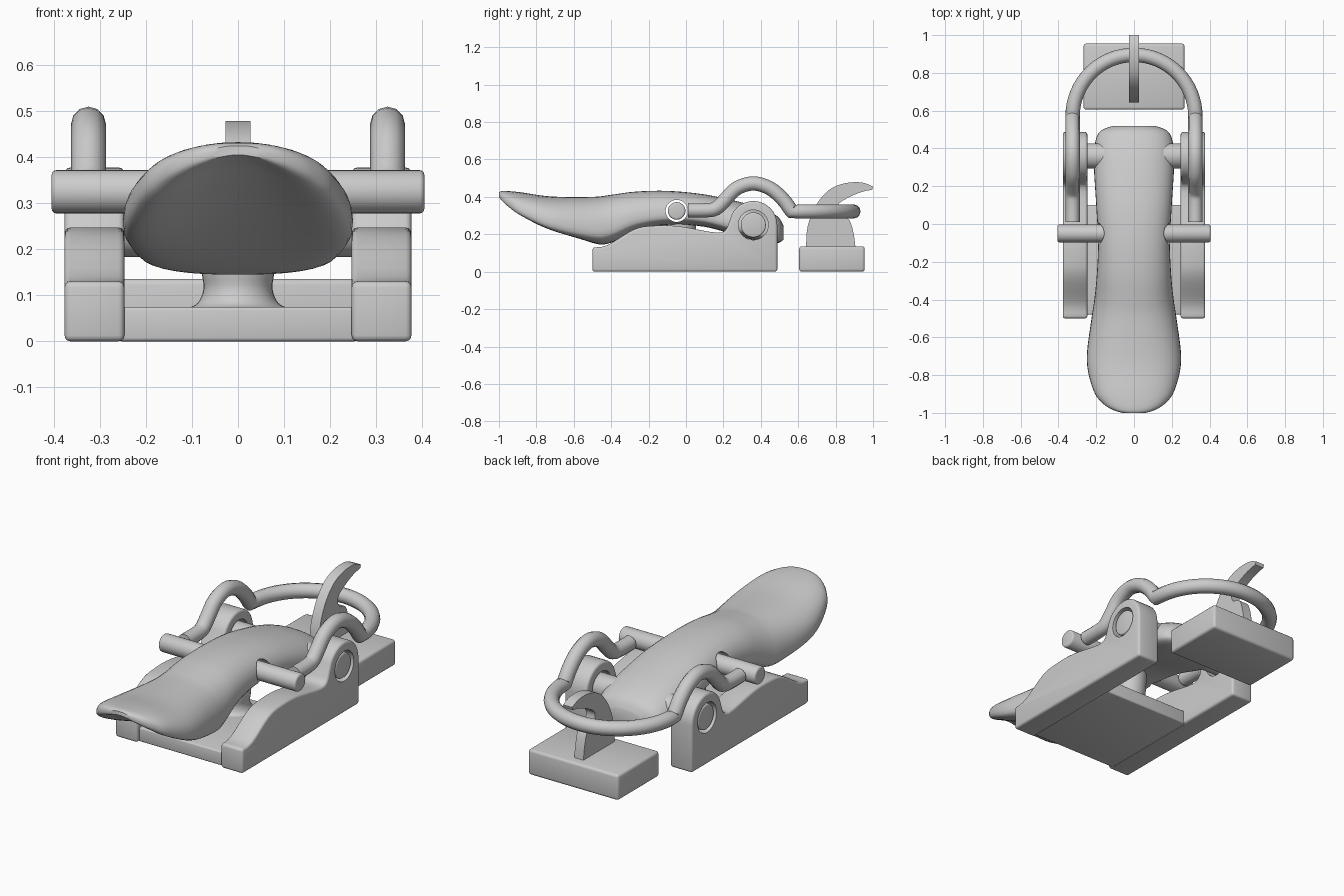
import bpy, bmesh
from math import sin, cos, pi, copysign
from mathutils import Vector, Matrix

if "Cube" in bpy.data.objects:
    bpy.data.objects.remove(bpy.data.objects["Cube"], do_unlink=True)


def add_object(name, bm):
    bmesh.ops.recalc_face_normals(bm, faces=bm.faces[:])
    mesh = bpy.data.meshes.new(name)
    bm.to_mesh(mesh)
    bm.free()
    obj = bpy.data.objects.new(name, mesh)
    bpy.context.collection.objects.link(obj)
    return obj


def activate(obj):
    bpy.ops.object.select_all(action='DESELECT')
    obj.select_set(True)
    bpy.context.view_layer.objects.active = obj


def smooth(obj):
    activate(obj)
    bpy.ops.object.shade_smooth_by_angle(angle=0.6)


def bevel(obj, width):
    mod = obj.modifiers.new("Bevel", 'BEVEL')
    mod.width, mod.segments, mod.angle_limit = width, 3, 0.7
    activate(obj)
    bpy.ops.object.modifier_apply(modifier=mod.name)


def cut(obj, cutter):
    cutter.hide_render = True
    mod = obj.modifiers.new("Cut", 'BOOLEAN')
    mod.operation, mod.object, mod.solver = 'DIFFERENCE', cutter, 'EXACT'
    activate(obj)
    bpy.ops.object.modifier_apply(modifier=mod.name)
    bpy.data.objects.remove(cutter, do_unlink=True)


def spline(rows, steps):
    """Catmull-Rom interpolation through rows of numbers."""
    rows = [Vector(r) for r in rows]
    pts = [rows[0]] + rows + [rows[-1]]
    out = []
    for a, b, c, d in zip(pts, pts[1:], pts[2:], pts[3:]):
        for i in range(steps):
            t = i / steps
            out.append((2*b + (c - a)*t + (2*a - 5*b + 4*c - d)*t*t
                        + (3*b - a - 3*c + d)*t**3) / 2)
    return out + [rows[-1]]


def loft(name, rings):
    bm = bmesh.new()
    loops = [[bm.verts.new(p) for p in ring] for ring in rings]
    n = len(loops[0])
    for a, b in zip(loops, loops[1:]):
        for i in range(n):
            j = (i + 1) % n
            bm.faces.new((a[i], a[j], b[j], b[i]))
    bm.faces.new(loops[0])
    bm.faces.new(loops[-1])
    return add_object(name, bm)


def extrude_x(name, profile, x0, x1):
    return loft(name, [[(x, p[0], p[1]) for p in profile] for x in (x0, x1)])


def box(name, x, y0, y1, z):
    return extrude_x(name, [(y0, 0), (y1, 0), (y1, z), (y0, z)], -x, x)


def rod_x(name, r, half, y, z, x=0):
    bm = bmesh.new()
    turn = Matrix.Translation((x, y, z)) @ Matrix.Rotation(pi / 2, 4, 'Y')
    bmesh.ops.create_cone(bm, cap_ends=True, segments=32, radius1=r, radius2=r,
                          depth=2 * half, matrix=turn)
    return add_object(name, bm)


PIN = (-0.05, 0.325)
AXLE = (0.36, 0.25)

# Base: floor and two shaped side cheeks
floor = box("base_floor", 0.26, -0.48, 0.1, 0.075)
bevel(floor, 0.008)
smooth(floor)
slope = spline([(-0.5, 0.13), (-0.42, 0.142), (-0.28, 0.225), (-0.18, 0.245),
                (-0.04, 0.243), (0.17, 0.208), (0.22, 0.235)], 4)
eye = [(AXLE[0] + 0.128*cos(a), AXLE[1] + 0.128*sin(a))
       for a in (pi * (0.86 - 0.86 * i / 14) for i in range(15))]
cheek_profile = [(-0.5, 0)] + [tuple(p) for p in slope] + eye + [(0.488, 0)]
for side, sx in (("left", 1), ("right", -1)):
    cheek = extrude_x(side + "_cheek", cheek_profile, sx * 0.247, sx * 0.377)
    bevel(cheek, 0.016)
    cut(cheek, rod_x("cutter", 0.08, 0.2, *AXLE, sx * 0.3))
    smooth(cheek)

# Axle through the cheeks
axle = rod_x("axle", 0.067, 0.372, *AXLE)
bevel(axle, 0.008)
smooth(axle)

# Flared stop post on the floor
post_shape = spline([(0.115, 0.07), (0.088, 0.083), (0.075, 0.115),
                     (0.08, 0.16), (0.085, 0.262)], 4)
post = loft("stop_post", [[(r*cos(i*pi/16), -0.03 + r*sin(i*pi/16), z)
                           for i in range(32)] for r, z in post_shape])
smooth(post)

# Lever handle: y, half width, top, bottom, hollow underneath
stations = [
    (-1.0, 0.06, 0.425, 0.395, 0.01), (-0.985, 0.11, 0.431, 0.372, 0.025),
    (-0.95, 0.165, 0.431, 0.335, 0.045), (-0.88, 0.215, 0.424, 0.28, 0.055),
    (-0.72, 0.25, 0.402, 0.2, 0.045), (-0.5, 0.225, 0.4, 0.146, 0.008),
    (-0.4, 0.21, 0.411, 0.155, 0), (-0.27, 0.197, 0.428, 0.218, 0),
    (-0.1, 0.19, 0.432, 0.25, 0), (0.1, 0.2, 0.413, 0.24, 0),
    (0.3, 0.212, 0.37, 0.185, 0), (0.42, 0.208, 0.332, 0.157, 0),
    (0.49, 0.18, 0.295, 0.153, 0), (0.52, 0.11, 0.25, 0.17, 0)]


def lever_ring(y, w, top, bottom, hollow):
    ring = []
    mid = bottom + 0.3 * (top - bottom)
    for i in range(40):
        c, s = cos(i * pi / 20), sin(i * pi / 20)
        x = w * copysign(abs(c) ** 0.85, c)
        if s >= 0:
            z = mid + (top - mid) * s ** 0.9
        else:
            z = mid - (mid - bottom) * (-s) ** 0.6 + hollow * s ** 4
        ring.append((x, y, z))
    return ring


lever = loft("lever_handle", [lever_ring(*s) for s in spline(stations, 5)])
cut(lever, rod_x("cutter", 0.059, 0.5, *PIN))
smooth(lever)

# Cross pin carried by the lever
pin = rod_x("cross_pin", 0.047, 0.405, *PIN)
bevel(pin, 0.01)
smooth(pin)

# Wire bail: arched arms joined by a half-round loop
arm = spline([(0.01, 0.328), (0.1, 0.328), (0.16, 0.338), (0.21, 0.385),
              (0.27, 0.445), (0.36, 0.472), (0.45, 0.445), (0.52, 0.385),
              (0.565, 0.322)], 4)
left_arm = [(0.325, y, z) for y, z in arm]
bow = [(0.325*cos(a), 0.57 + 0.325*sin(a), 0.322)
       for a in (pi * i / 32 for i in range(1, 32))]
path = left_arm + bow + [(-x, y, z) for x, y, z in reversed(left_arm)]
curve = bpy.data.curves.new("wire_bail", 'CURVE')
curve.dimensions = '3D'
curve.bevel_depth, curve.bevel_resolution, curve.use_fill_caps = 0.038, 4, True
wire = curve.splines.new('POLY')
wire.points.add(len(path) - 1)
for point, co in zip(wire.points, path):
    point.co = (*co, 1)
bail = bpy.data.objects.new("wire_bail", curve)
bpy.context.collection.objects.link(bail)
activate(bail)
bpy.ops.object.convert(target='MESH')
smooth(bpy.context.view_layer.objects.active)

# Catch block and its curved hook
block = box("catch_block", 0.267, 0.605, 0.955, 0.136)
bevel(block, 0.014)
smooth(block)
outer = spline([(0.642, 0.12), (0.65, 0.24), (0.695, 0.355), (0.765, 0.437),
                (0.85, 0.473), (0.94, 0.477), (1.0, 0.455)], 4)
inner = spline([(0.995, 0.438), (0.935, 0.425), (0.86, 0.392), (0.81, 0.355),
                (0.815, 0.305), (0.87, 0.28), (0.895, 0.21), (0.907, 0.12)], 4)
hook = extrude_x("catch_hook", [tuple(p) for p in outer + inner], -0.027, 0.027)
smooth(hook)
